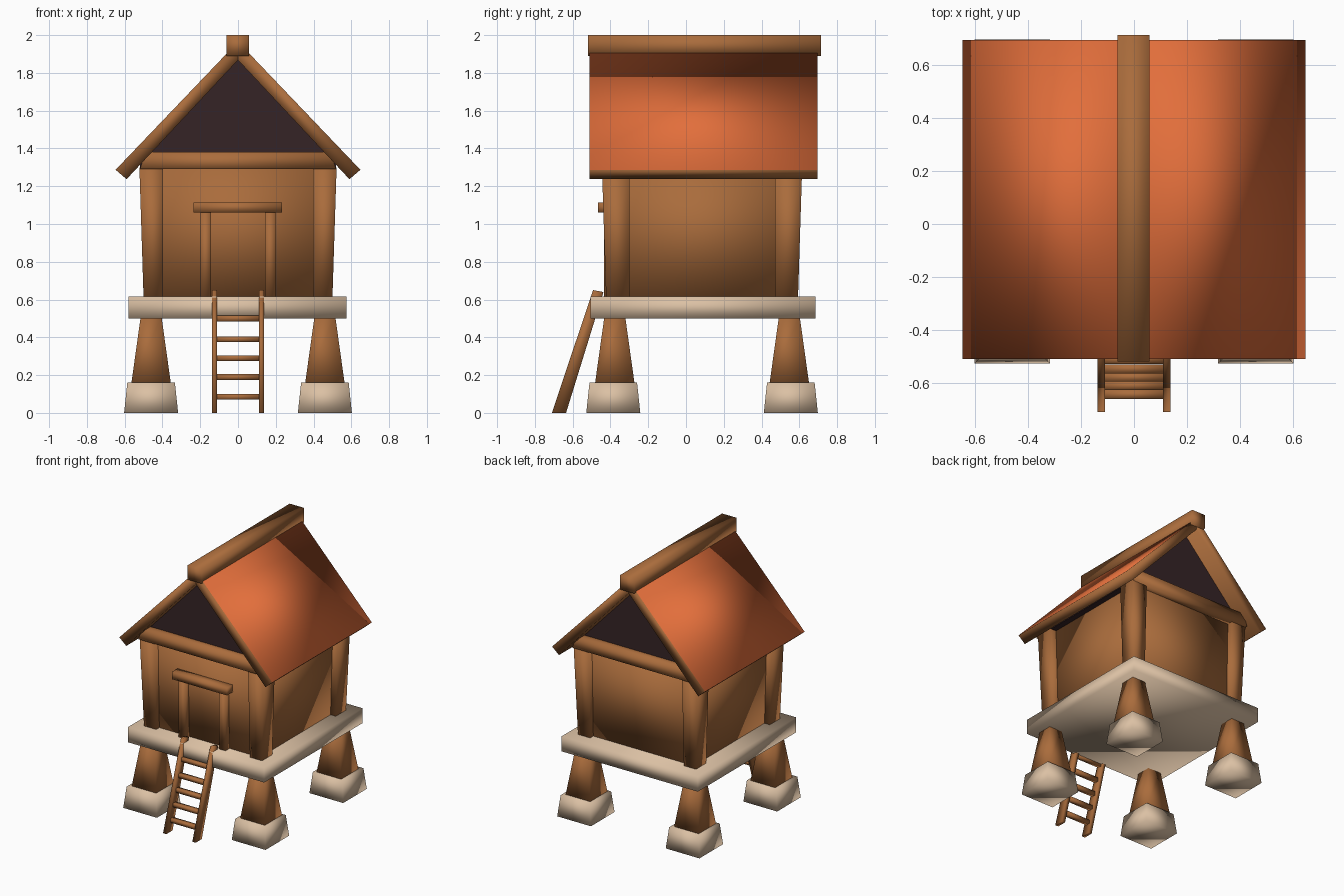
import bpy, bmesh

if "Cube" in bpy.data.objects:
    bpy.data.objects.remove(bpy.data.objects["Cube"])

CY = 0.085  # middle of the hut along y (the ladder sticks out in front)


def material(name, rgb):
    m = bpy.data.materials.new(name)
    m.diffuse_color = (*rgb, 1)
    m.use_nodes = True
    m.node_tree.nodes["Principled BSDF"].inputs["Base Color"].default_value = m.diffuse_color
    return m


WOOD = material("brown wood", (0.40, 0.15, 0.045))
TILE = material("orange roof", (0.76, 0.157, 0.044))
STONE = material("pale stone", (0.71, 0.53, 0.37))
DARK = material("dark gable", (0.036, 0.017, 0.019))


def solid(name, lower, upper, mat, smooth=True):
    """Closed solid joining two matching rings of points."""
    bm = bmesh.new()
    a = [bm.verts.new(p) for p in lower]
    b = [bm.verts.new(p) for p in upper]
    n = len(a)
    bm.faces.new(a[::-1])
    bm.faces.new(b)
    for i in range(n):
        j = (i + 1) % n
        bm.faces.new((a[i], a[j], b[j], b[i]))
    bmesh.ops.recalc_face_normals(bm, faces=bm.faces)
    for f in bm.faces:
        f.smooth = smooth
    me = bpy.data.meshes.new(name)
    bm.to_mesh(me)
    bm.free()
    me.materials.append(mat)
    ob = bpy.data.objects.new(name, me)
    bpy.context.collection.objects.link(ob)
    return ob


def rect(x0, x1, y0, y1, z):
    return [(x0, y0, z), (x1, y0, z), (x1, y1, z), (x0, y1, z)]


def box(name, x0, x1, y0, y1, z0, z1, mat):
    return solid(name, rect(x0, x1, y0, y1, z0), rect(x0, x1, y0, y1, z1), mat)


def frustum(name, cx, cy, r0, r1, z0, z1, mat):
    return solid(name, rect(cx - r0, cx + r0, cy - r0, cy + r0, z0),
                 rect(cx - r1, cx + r1, cy - r1, cy + r1, z1), mat)


def prism(name, profile, y0, y1, mat, smooth=True):
    """Profile in x, z pushed along y."""
    return solid(name, [(x, y0, z) for x, z in profile],
                 [(x, y1, z) for x, z in profile], mat, smooth)


# four stilts on stone footings, and four corner posts that flare outwards
for sx in (-1, 1):
    for sy, end in ((-1, "front"), (1, "back")):
        side = end + (" left" if sx < 0 else " right")
        frustum(side + " footing", sx * 0.46, CY + sy * 0.47, 0.143, 0.126, 0, 0.16, STONE)
        frustum(side + " stilt", sx * 0.46, CY + sy * 0.462, 0.104, 0.055, 0.16, 0.51, WOOD)
        rings = []
        for z, ox, oy in ((0.61, 0.50, 0.508), (1.30, 0.522, 0.53)):
            xs = sorted((sx * 0.397, sx * ox))
            ys = sorted((CY + sy * 0.385, CY + sy * oy))
            rings.append(rect(*xs, *ys, z))
        solid(side + " corner post", *rings, WOOD)

# platform and walls
box("platform", -0.58, 0.575, -0.505, 0.685, 0.50, 0.615, STONE)
solid("walls", rect(-0.455, 0.455, CY - 0.47, CY + 0.47, 0.61),
      rect(-0.475, 0.475, CY - 0.485, CY + 0.485, 1.30), WOOD)

# door frame
for sx in (-1, 1):
    xs = sorted((sx * 0.143, sx * 0.198))
    box("door jamb", *xs, -0.435, -0.37, 0.61, 1.07, WOOD)
box("door lintel", -0.235, 0.232, -0.465, -0.37, 1.06, 1.115, WOOD)

# gable infill and the tie beams below it
prism("gable", [(-0.52, 1.295), (0.52, 1.295), (0.52, 1.34), (0, 1.90), (-0.52, 1.34)],
      CY - 0.49, CY + 0.49, DARK, smooth=False)
tie = [(-0.52, 1.29), (0.52, 1.29), (0.49, 1.38), (-0.49, 1.38)]
prism("front tie beam", tie, CY - 0.55, CY - 0.45, WOOD)
prism("back tie beam", tie, CY + 0.45, CY + 0.55, WOOD)

# roof slopes: orange on top, wooden edges and underside
for sx in (-1, 1):
    slope = [(sx * 0.648, 1.287), (sx * 0.59, 1.237), (0, 1.868), (0, 1.965)]
    roof = prism("roof slope", slope, -0.51, 0.695, WOOD)
    roof.data.materials.append(TILE)
    for p in roof.data.polygons:
        if p.normal.z > 0.4:
            p.material_index = 1

box("ridge beam", -0.062, 0.058, -0.52, 0.715, 1.89, 2.0, WOOD)

# leaning ladder
for sx in (-1, 1):
    xs = sorted((sx * 0.11, sx * 0.138))
    foot = rect(*xs, -0.71, -0.635, 0)
    head = rect(*xs, -0.492, -0.437, 0.65)
    head = [(x, y, z - (0.01 if y > -0.45 else 0)) for x, y, z in head]
    solid("ladder rail", foot, head, WOOD)
for z in (0.085, 0.19, 0.29, 0.39, 0.50):
    y = -0.672 + z * 0.32
    box("ladder rung", -0.12, 0.12, y - 0.017, y + 0.017, z - 0.015, z + 0.015, WOOD)
